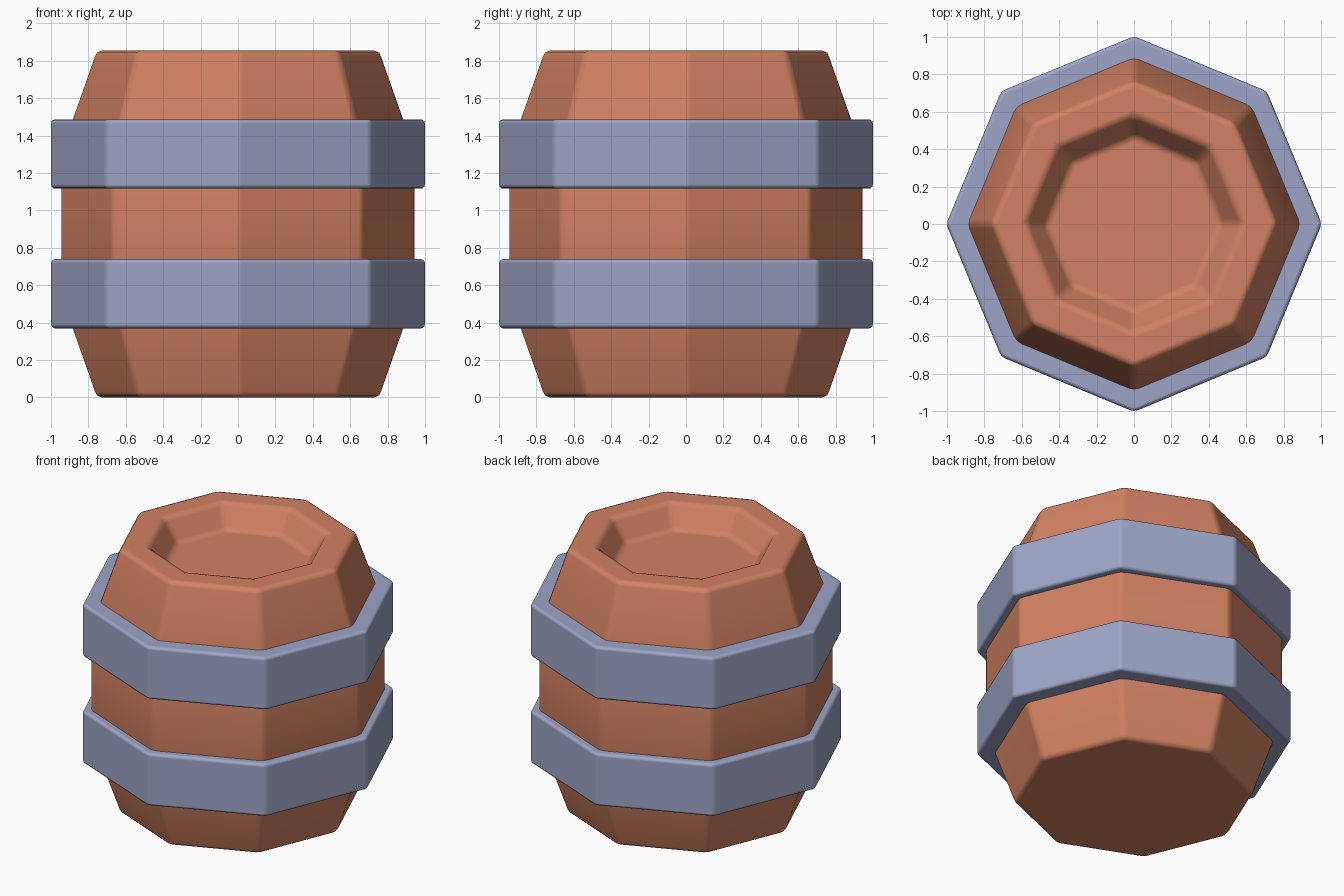
import bpy, bmesh, math

if "Cube" in bpy.data.objects:
    bpy.data.objects.remove(bpy.data.objects["Cube"])

SIDES = 8


def material(name, color):
    m = bpy.data.materials.new(name)
    m.diffuse_color = (*color, 1)
    m.use_nodes = True
    m.node_tree.nodes["Principled BSDF"].inputs["Base Color"].default_value = m.diffuse_color
    return m


wood = material("warm wood", (0.64, 0.22, 0.122))
metal = material("blue grey metal", (0.34, 0.378, 0.57))


def lathe(name, profile, mat, bevel, closed=False):
    """Octagonal solid from (radius, z) points; closed profile makes a ring."""
    bm = bmesh.new()
    loops = [[bm.verts.new((r * math.cos(2 * math.pi * i / SIDES),
                            r * math.sin(2 * math.pi * i / SIDES), z))
              for i in range(SIDES)] for r, z in profile]
    pairs = list(zip(loops, loops[1:]))
    if closed:
        pairs.append((loops[-1], loops[0]))
    else:
        bm.faces.new(loops[0][::-1])
        bm.faces.new(loops[-1])
    for a, b in pairs:
        for i in range(SIDES):
            j = (i + 1) % SIDES
            bm.faces.new((a[i], a[j], b[j], b[i]))
    bmesh.ops.recalc_face_normals(bm, faces=bm.faces)
    mesh = bpy.data.meshes.new(name)
    bm.to_mesh(mesh)
    bm.free()
    mesh.materials.append(mat)
    mesh.shade_smooth()
    ob = bpy.data.objects.new(name, mesh)
    bpy.context.collection.objects.link(ob)
    mod = ob.modifiers.new("soft edges", 'BEVEL')
    mod.width = bevel
    mod.segments = 2
    mod.limit_method = 'ANGLE'
    mod.angle_limit = math.radians(25)
    mod.harden_normals = True
    return ob


# Barrel body with recessed lid
lathe("barrel_body", [
    (0.76, 0), (0.95, 0.54), (0.95, 1.315), (0.76, 1.855),
    (0.58, 1.855), (0.47, 1.70)], wood, 0.03)

# Two metal hoops
R = 1.004
for name, z0, z1 in (("lower_hoop", 0.37, 0.74), ("upper_hoop", 1.117, 1.487)):
    lathe(name, [(0.83, z0), (R, z0), (R, z1), (0.83, z1)], metal, 0.022, True)
